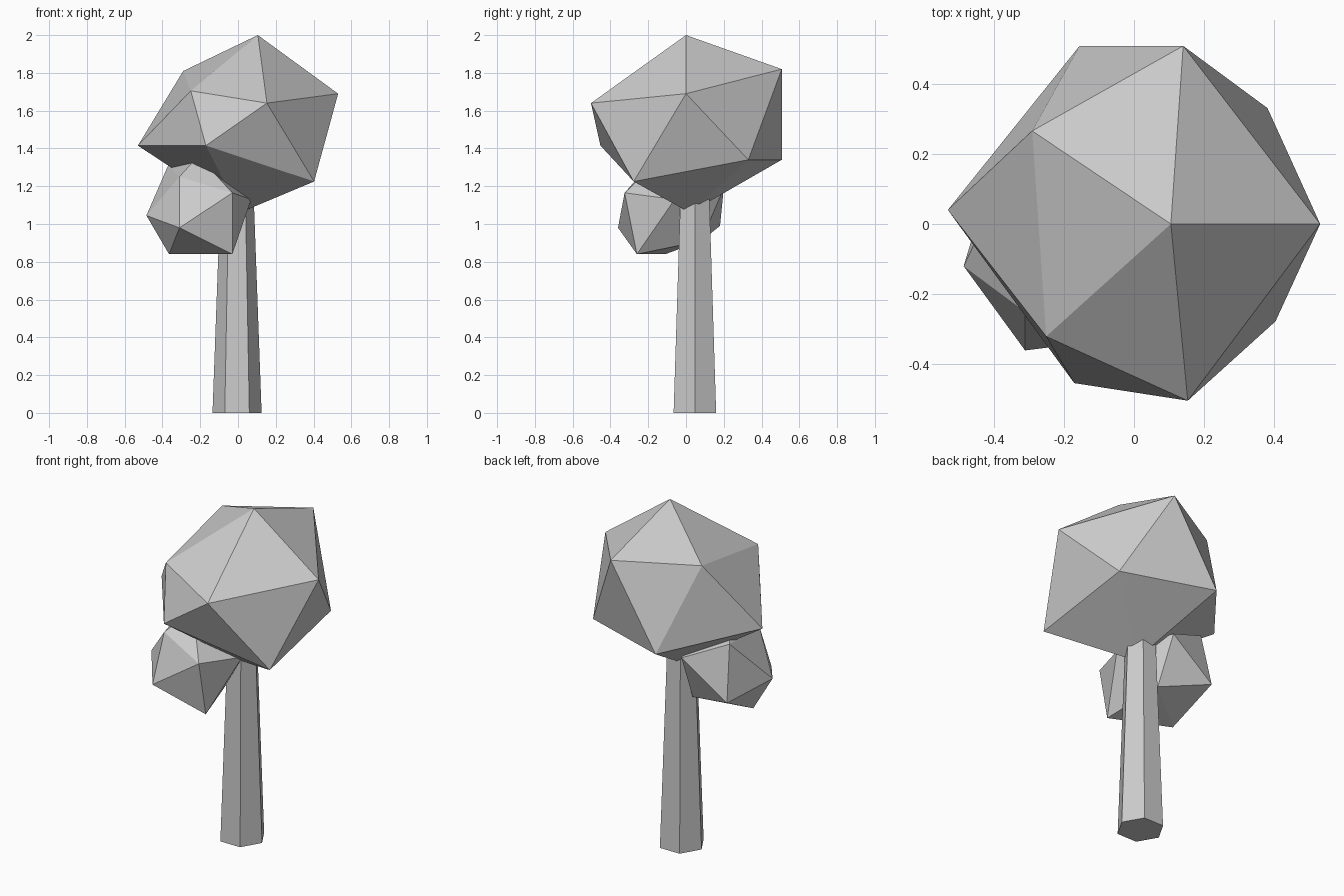
import bpy, bmesh
from mathutils import Matrix

if "Cube" in bpy.data.objects:
    bpy.data.objects.remove(bpy.data.objects["Cube"])


def finish(name, bm):
    bmesh.ops.recalc_face_normals(bm, faces=bm.faces[:])
    mesh = bpy.data.meshes.new(name)
    bm.to_mesh(mesh)
    bm.free()
    obj = bpy.data.objects.new(name, mesh)
    bpy.context.collection.objects.link(obj)
    return obj


def leaf_clump(name, top, upper, lower, bottom):
    """Irregular 20-sided clump: pole, two rings of five, pole."""
    bm = bmesh.new()
    t, b = bm.verts.new(top), bm.verts.new(bottom)
    u = [bm.verts.new(p) for p in upper]
    w = [bm.verts.new(p) for p in lower]
    for i in range(5):
        j = (i + 1) % 5
        # lower[i] sits between upper[i] and upper[i + 1]
        for f in ((t, u[i], u[j]), (u[i], w[i], u[j]),
                  (u[j], w[i], w[j]), (b, w[j], w[i])):
            bm.faces.new(f)
    return finish(name, bm)


# Tapered six-sided trunk, its top buried in the crown
bm = bmesh.new()
height = 1.15
bmesh.ops.create_cone(bm, cap_ends=True, segments=6, radius1=0.13, radius2=0.088,
                      depth=height,
                      matrix=Matrix.Translation((-0.005, 0.047, height / 2))
                      @ Matrix.Rotation(0.5235988, 4, 'Z'))
# put corners on the x axis
if max(v.co.x for v in bm.verts) < 0.12:
    bmesh.ops.rotate(bm, verts=bm.verts[:], cent=(-0.005, 0.047, 0),
                     matrix=Matrix.Rotation(0.5235988, 3, 'Z'))
finish("trunk", bm)

# Large crown
leaf_clump("crown", (0.105, 0, 2.0),
           [(0.53, 0, 1.69), (0.14, 0.507, 1.82), (-0.29, 0.265, 1.81),
            (-0.25, -0.32, 1.705), (0.153, -0.503, 1.64)],
           [(0.38, 0.33, 1.34), (-0.155, 0.507, 1.34), (-0.53, 0.04, 1.415),
            (-0.17, -0.453, 1.415), (0.403, -0.277, 1.225)],
           (0.01, 0.02, 1.06))

# Small side clump
leaf_clump("side_clump", (-0.21, -0.12, 1.36),
           [(0.07, -0.06, 1.13), (-0.11, 0.2, 1.19), (-0.37, 0.12, 1.31),
            (-0.31, -0.25, 1.25), (-0.03, -0.325, 1.165)],
           [(-0.10, 0.08, 0.91), (-0.395, 0.18, 0.99), (-0.485, -0.12, 1.045),
            (-0.31, -0.36, 0.98), (-0.03, -0.26, 0.84)],
           (-0.365, -0.11, 0.84))
